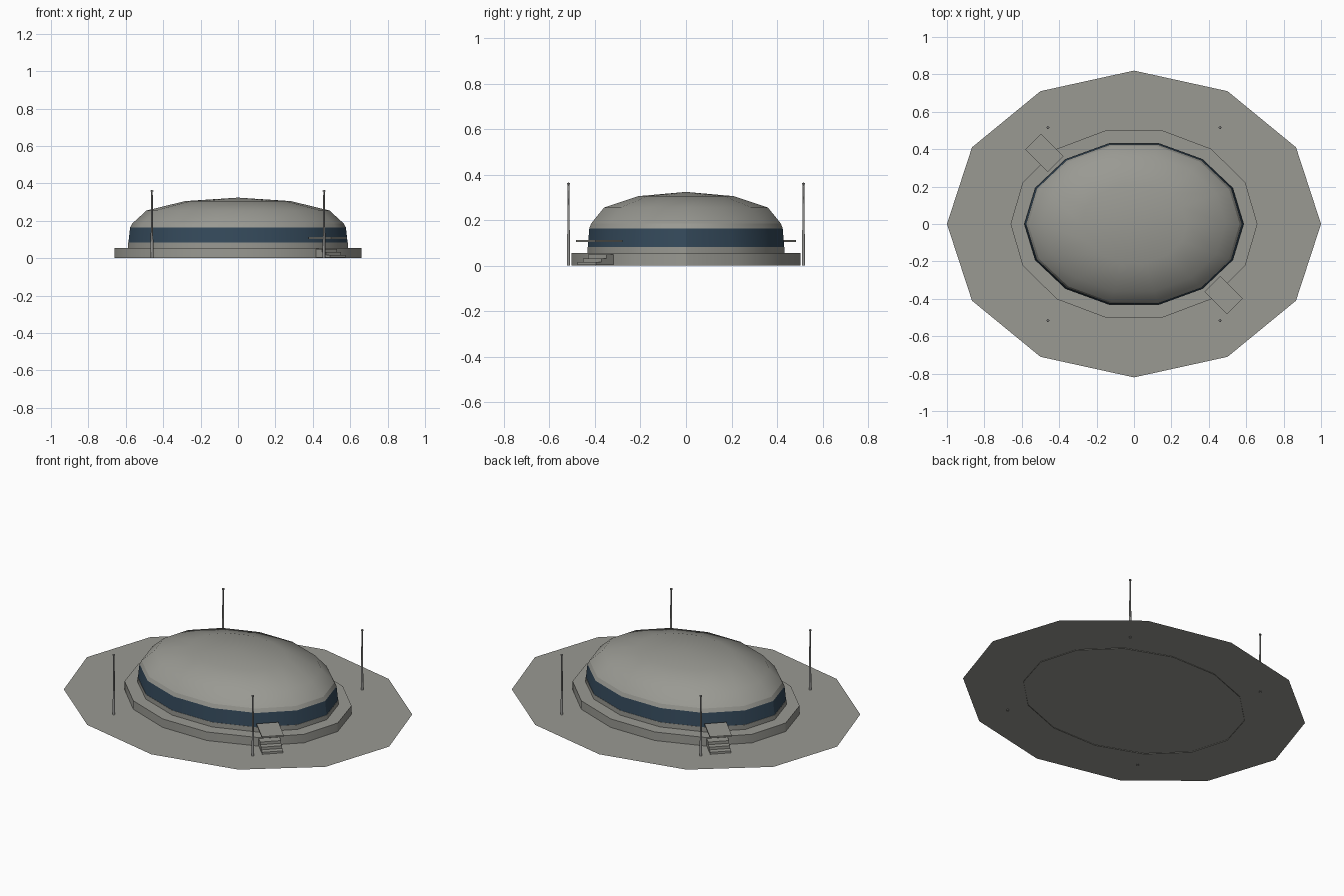
import bpy
import bmesh
from math import sin, cos, pi, radians
from mathutils import Matrix, Vector

if "Cube" in bpy.data.objects:
    bpy.data.objects.remove(bpy.data.objects["Cube"])


def material(name, rgb):
    m = bpy.data.materials.new(name)
    m.use_nodes = True
    m.diffuse_color = (*rgb, 1)
    m.node_tree.nodes["Principled BSDF"].inputs["Base Color"].default_value = (*rgb, 1)
    return m


concrete = material("concrete grey", (0.32, 0.32, 0.29))
glass = material("dark blue glass", (0.035, 0.068, 0.105))
metal = material("pole grey", (0.30, 0.30, 0.29))


def finish(name, bm, mat, smooth=None):
    bmesh.ops.recalc_face_normals(bm, faces=bm.faces)
    mesh = bpy.data.meshes.new(name)
    bm.to_mesh(mesh)
    bm.free()
    mesh.materials.append(mat)
    ob = bpy.data.objects.new(name, mesh)
    bpy.context.collection.objects.link(ob)
    if smooth:
        bpy.ops.object.select_all(action="DESELECT")
        ob.select_set(True)
        bpy.context.view_layer.objects.active = ob
        bpy.ops.object.shade_smooth_by_angle(angle=radians(smooth))
    return ob


def lathe(name, profile, sides, squash, mat, cap=False, smooth=None, at=(0, 0)):
    """Revolve (radius, z) points into an oval shell; a zero radius makes a tip."""
    bm = bmesh.new()
    rings = []
    for r, z in profile:
        count = sides if r else 1
        rings.append([bm.verts.new((at[0] + r * cos(2 * pi * i / sides),
                                    at[1] + r * squash * sin(2 * pi * i / sides), z))
                      for i in range(count)])
    for low, high in zip(rings, rings[1:]):
        for i in range(sides):
            j = (i + 1) % sides
            if len(high) == 1:
                bm.faces.new((low[i], low[j], high[0]))
            else:
                bm.faces.new((low[i], low[j], high[j], high[i]))
    if cap:
        bm.faces.new(rings[-1])
    return finish(name, bm, mat, smooth)


def box(name, u0, u1, width, z0, z1, mat, turn):
    """Box on an entrance axis: u runs outward, turn is 0 or pi."""
    bm = bmesh.new()
    bmesh.ops.create_cube(bm, size=1)
    spin = Matrix.Rotation(turn - pi / 4, 4, "Z")
    place = Matrix.Translation(Vector(((u0 + u1) / 2, 0.07, (z0 + z1) / 2)))
    size = Matrix.Diagonal((u1 - u0, width, z1 - z0, 1))
    bmesh.ops.transform(bm, matrix=spin @ place @ size, verts=bm.verts)
    return finish(name, bm, mat)


# Ground plate and plinth
lathe("ground_plate", [(1, 0.004)], 12, 0.82, concrete, cap=True)
lathe("plinth", [(0.66, 0), (0.66, 0.055)], 14, 0.78, concrete, cap=True, smooth=30)

# Hall: base wall, window band, roof rim and dome
OVAL = 0.755
lathe("base_wall", [(0.588, 0.055), (0.588, 0.083)], 14, OVAL, concrete, cap=True, smooth=30)
lathe("window_band", [(0.586, 0.083), (0.577, 0.164)], 14, OVAL, glass, smooth=30)
lathe("roof_rim", [(0.577, 0.164), (0.565, 0.186)], 14, OVAL, concrete, smooth=30)
dome = [(0.565 * cos(a * pi / 6), 0.186 + 0.138 * sin(a * pi / 6)) for a in range(3)]
lathe("dome_roof", dome + [(0, 0.324)], 14, OVAL, concrete, smooth=60)

# Two opposite entrances with canopy and steps
for side, turn in (("front", 0), ("back", pi)):
    box(side + "_canopy", 0.523, 0.693, 0.12, 0.104, 0.113, concrete, turn)
    for n in range(3):
        box(f"{side}_step_{n + 1}", 0.56, 0.685 - 0.032 * n, 0.115,
            0.004, 0.016 * (n + 1), concrete, turn)

# Four light poles with small heads
for x in (-0.46, 0.46):
    for y in (-0.516, 0.516):
        lathe("light_pole", [(0.008, 0), (0.004, 0.356)], 6, 1, metal, smooth=70, at=(x, y))
        lathe("pole_head", [(0, 0.355), (0.008, 0.357), (0.008, 0.362), (0, 0.365)][1:],
              6, 1, metal, at=(x, y))
